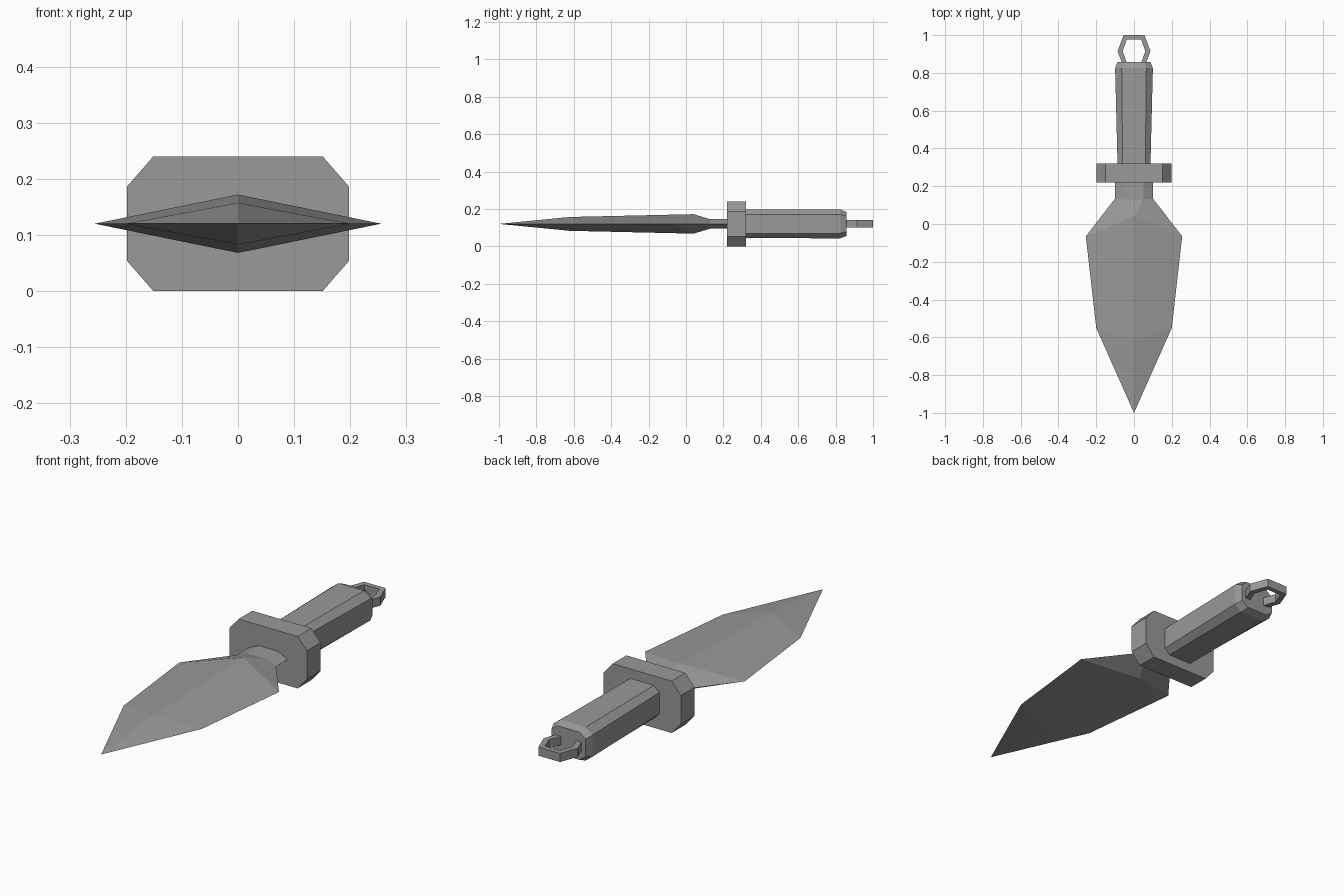
import bpy, bmesh

if "Cube" in bpy.data.objects:
    bpy.data.objects.remove(bpy.data.objects["Cube"])

CZ = 0.12  # height of the centre line
metal = bpy.data.materials.new("dark_metal")
metal.diffuse_color = (0.32, 0.32, 0.32, 1)
metal.use_nodes = True
metal.node_tree.nodes["Principled BSDF"].inputs["Base Color"].default_value = metal.diffuse_color


def loft(name, loops, ring=False):
    """Skin equal-length point loops; cap the ends, or close into a ring."""
    bm = bmesh.new()
    rows = [[bm.verts.new(p) for p in loop] for loop in loops]
    pairs = list(zip(rows, rows[1:])) + ([(rows[-1], rows[0])] if ring else [])
    for a, b in pairs:
        for i in range(len(a)):
            j = (i + 1) % len(a)
            bm.faces.new((a[i], a[j], b[j], b[i]))
    if not ring:
        bm.faces.new(rows[0])
        bm.faces.new(rows[-1])
    bmesh.ops.remove_doubles(bm, verts=bm.verts, dist=0.0005)
    bmesh.ops.recalc_face_normals(bm, faces=bm.faces)
    me = bpy.data.meshes.new(name)
    bm.to_mesh(me)
    bm.free()
    me.materials.append(metal)
    bpy.context.collection.objects.link(bpy.data.objects.new(name, me))


def octagon(y, w, h, fw, fh):
    """Chamfered rectangle: half sizes w, h and flat half lengths fw, fh."""
    pts = [(w, -fh), (w, fh), (fw, h), (-fw, h),
           (-w, fh), (-w, -fh), (-fw, -h), (fw, -h)]
    return [(x, y, CZ + z) for x, z in pts]


def blade_section(edge_y, w, ridge_y, flat, h):
    """Hexagon, or a diamond where the flat is zero."""
    return [(w, edge_y, CZ), (flat, ridge_y, CZ + h), (-flat, ridge_y, CZ + h),
            (-w, edge_y, CZ), (-flat, ridge_y, CZ - h), (flat, ridge_y, CZ - h)]


# Blade with central ridge, running into a flat-topped neck
loft("blade", [blade_section(*s) for s in (
    (-1.0, 0.0, -1.0, 0.0, 0.0),
    (-0.55, 0.20, -0.62, 0.0, 0.037),
    (-0.065, 0.255, 0.04, 0.0, 0.052),
    (0.135, 0.10, 0.13, 0.05, 0.025),
    (0.24, 0.10, 0.24, 0.05, 0.025))])

# Guard
loft("guard", [octagon(y, 0.198, 0.12, 0.151, 0.066) for y in (0.22, 0.32)])

# Handle, slightly flared, with a bevelled end
loft("handle", [octagon(0.31, 0.087, 0.076, 0.06, 0.05),
                octagon(0.825, 0.10, 0.077, 0.065, 0.05),
                octagon(0.858, 0.087, 0.064, 0.056, 0.041)])

# Hexagonal end ring
half = [((0.055, 1.0), (0.038, 0.977)),
        ((0.087, 0.915), (0.06, 0.915)),
        ((0.055, 0.83), (0.038, 0.853))]
other = [((-o[0], o[1]), (-i[0], i[1])) for o, i in reversed(half)]
loft("end_ring", [[(*o, CZ - 0.02), (*o, CZ + 0.02), (*i, CZ + 0.02), (*i, CZ - 0.02)]
                  for o, i in half + other], ring=True)
